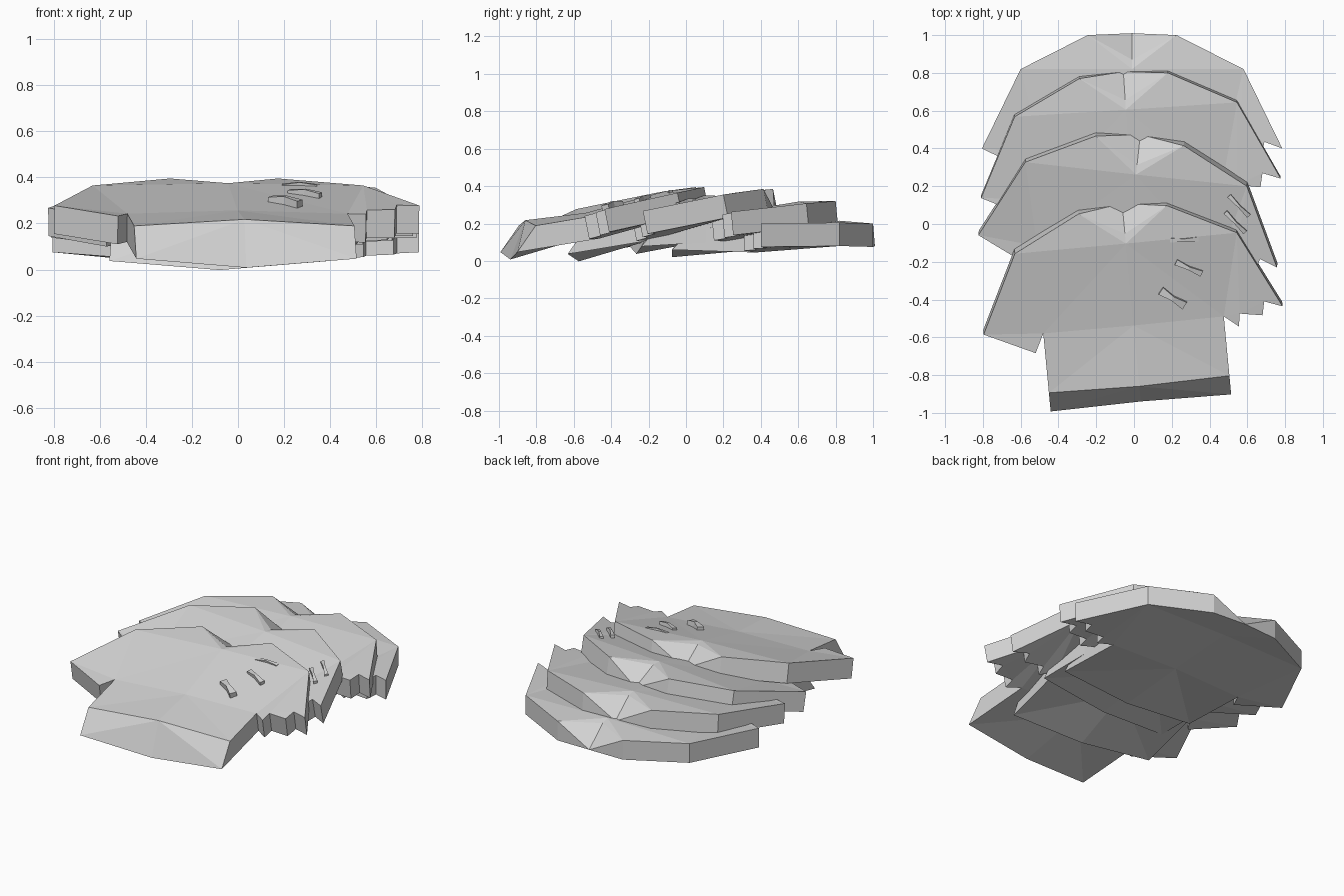
import bpy, bmesh
from math import radians
from mathutils import Matrix, Vector

cube = bpy.data.objects.get("Cube")
if cube:
    bpy.data.objects.remove(cube)

cloth = bpy.data.materials.new("light_grey_cloth")
cloth.use_nodes = True
cloth.diffuse_color = (0.65, 0.65, 0.65, 1)
cloth.node_tree.nodes["Principled BSDF"].inputs["Base Color"].default_value = (0.65, 0.65, 0.65, 1)


def finish(name, bm, matrix):
    bmesh.ops.triangulate(bm, faces=[f for f in bm.faces if len(f.verts) > 3])
    bmesh.ops.recalc_face_normals(bm, faces=bm.faces)
    mesh = bpy.data.meshes.new(name)
    bm.to_mesh(mesh)
    bm.free()
    mesh.materials.append(cloth)
    obj = bpy.data.objects.new(name, mesh)
    obj.matrix_world = matrix
    bpy.context.collection.objects.link(obj)


# Shirt outline from collar to hem: the centre line, and the two sides (x, y, z)
CENTRE = [(0, -0.13, 0), (0, -0.18, 0.015), (0, -0.63, -0.015), (0, -0.955, 0.01)]
COLLAR = [(0.235, 0, 0), (0.59, -0.18, 0.005), (0.795, -0.6, 0)]
HEM = [(0.48, -0.63, -0.03), (0.48, -0.95, -0.02)]
PLAIN_SLEEVE = [(0.53, -0.73, -0.02)]
TORN_SLEEVE = [(0.70, -0.565, -0.005), (0.685, -0.64, -0.01),
               (0.565, -0.62, -0.015), (0.555, -0.69, -0.02)]


def underside(p):
    """Point below a top point; the collar fills in and the hem flares out."""
    x, y, z = p
    if p == CENTRE[0]:
        return (0, 0.01, -0.12)
    if y < -0.9:
        return (x, -1.075, -0.18 if x == 0 else -0.14)
    return (x, y, z - 0.125)


def shirt(name, matrix):
    bm = bmesh.new()
    mid_top = [bm.verts.new(p) for p in CENTRE]
    mid_low = [bm.verts.new(underside(p)) for p in CENTRE]
    for side, sleeve in ((1, TORN_SLEEVE), (-1, PLAIN_SLEEVE)):
        pts = COLLAR + sleeve + HEM
        layers = []
        for mid, fn in ((mid_top, lambda p: p), (mid_low, underside)):
            edge = [bm.verts.new((side * fn(p)[0], fn(p)[1], fn(p)[2])) for p in pts]
            # yoke, chest with sleeve, lower body
            bm.faces.new([mid[0], edge[0], edge[1], mid[1]])
            bm.faces.new([mid[1]] + edge[1:-1] + [mid[2]])
            bm.faces.new([mid[2], edge[-2], edge[-1], mid[3]])
            layers.append([mid[0]] + edge + [mid[3]])
        top, low = layers
        for i in range(len(top) - 1):
            bm.faces.new([top[i], top[i + 1], low[i + 1], low[i]])
    finish(name, bm, matrix)


def tear(name, matrix, x, y, angle, width):
    """Small raised frayed strip, narrow and lifted in the middle."""
    bm = bmesh.new()
    rings = []
    for u, w, h in ((-1, 1, 0.012), (0, 0.55, 0.022), (1, 1, 0.012)):
        ring = [(u * 0.075, s * w * width, z) for s, z in ((-1, -0.03), (1, -0.03), (1, h), (-1, h))]
        rings.append([bm.verts.new(p) for p in ring])
    for a, b in zip(rings, rings[1:]):
        for i in range(4):
            j = (i + 1) % 4
            bm.faces.new([a[i], a[j], b[j], b[i]])
    bm.faces.new(rings[0])
    bm.faces.new(rings[-1])
    place = Matrix.Translation((x, y, 0)) @ Matrix.Rotation(radians(angle), 4, "Z")
    finish(name, bm, matrix @ place)


# Four shirts fanned out from back to front: collar position, turn and tilt
STACK = {
    "bottom_shirt": ((-0.01, 1.0, 0.2), 0, 0),
    "second_shirt": ((-0.055, 0.785, 0.32), 3.7, 5.5),
    "third_shirt": ((0.03, 0.44, 0.385), -6.2, 11.3),
    "top_shirt": ((-0.06, 0.075, 0.395), 5.4, 11.3),
}
places = {}
for name, (pos, turn, tilt) in STACK.items():
    places[name] = (Matrix.Translation(Vector(pos)) @ Matrix.Rotation(radians(turn), 4, "Z")
                    @ Matrix.Rotation(radians(tilt), 4, "X"))
    shirt(name, places[name])

# Frayed tears in the cloth
tear("upper_tear", places["top_shirt"], 0.31, -0.19, -3, 0.012)
tear("middle_tear", places["top_shirt"], 0.32, -0.345, -30, 0.016)
tear("lower_tear", places["top_shirt"], 0.22, -0.5, -38, 0.022)
tear("side_tear_upper", places["third_shirt"], 0.56, -0.29, -40, 0.012)
tear("side_tear_lower", places["third_shirt"], 0.55, -0.38, -40, 0.012)
